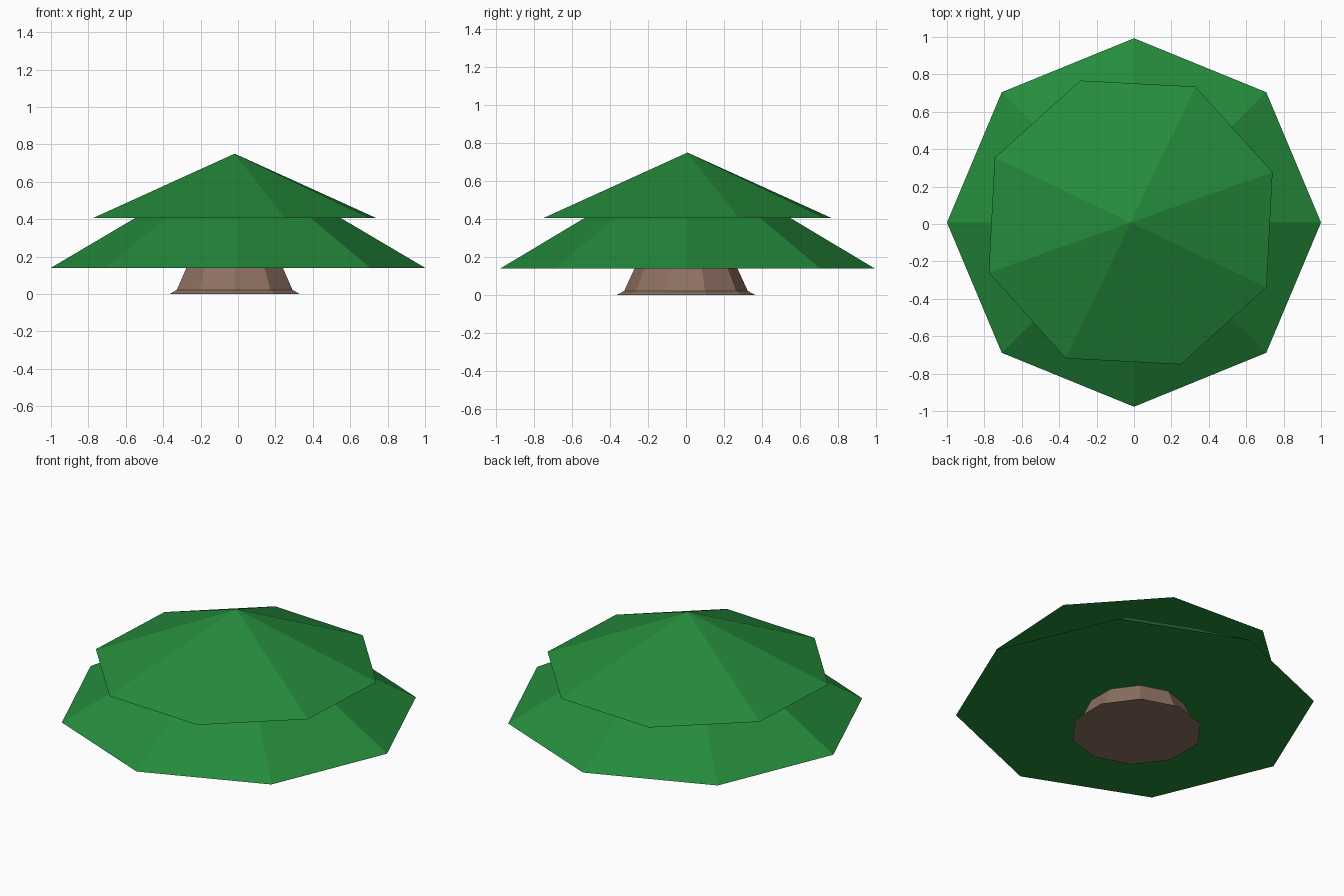
import bpy, bmesh
from math import cos, sin, radians, tau

if "Cube" in bpy.data.objects:
    bpy.data.objects.remove(bpy.data.objects["Cube"])


def material(name, colour):
    m = bpy.data.materials.new(name)
    m.diffuse_color = (*colour, 1)
    m.use_nodes = True
    m.node_tree.nodes["Principled BSDF"].inputs["Base Color"].default_value = m.diffuse_color
    return m


green = material("leaf green", (0.018, 0.26, 0.045))
brown = material("bark brown", (0.27, 0.165, 0.12))


def stack(name, sides, turn, centre, rings, mat, y_scale=1.0):
    """Closed flat-faced solid from (radius, z) rings; radius 0 makes a point."""
    bm = bmesh.new()
    prev = None
    for radius, z in rings:
        if radius == 0:
            ring = [bm.verts.new((*centre, z))]
        else:
            ring = []
            for i in range(sides):
                a = radians(turn) + tau * i / sides
                ring.append(bm.verts.new((centre[0] + radius * cos(a),
                                          centre[1] + radius * sin(a) * y_scale, z)))
        if prev is None:
            bm.faces.new(ring[::-1])
        else:
            for i in range(sides):
                j = (i + 1) % sides
                if len(ring) == 1:
                    bm.faces.new((prev[i], prev[j], ring[0]))
                else:
                    bm.faces.new((prev[i], prev[j], ring[j], ring[i]))
        prev = ring
    if len(prev) > 1:
        bm.faces.new(prev)
    me = bpy.data.meshes.new(name)
    bm.to_mesh(me)
    bm.free()
    me.materials.append(mat)
    ob = bpy.data.objects.new(name, me)
    bpy.context.collection.objects.link(ob)
    return ob


# Flared ten-sided trunk
stack("trunk", 10, 90, (-0.018, 0.0),
      [(0.365, 0), (0.325, 0.022), (0.27, 0.142), (0.25, 0.25)], brown)

# Wide lower branches
stack("lower_branches", 8, 0, (0.0, 0.008),
      [(1.0, 0.14), (0.3, 0.553)], green, 0.985)

# Narrower top branches, turned against the lower tier
stack("upper_branches", 8, 19.5, (-0.018, 0.008),
      [(0.805, 0.405), (0, 0.75)], green)
